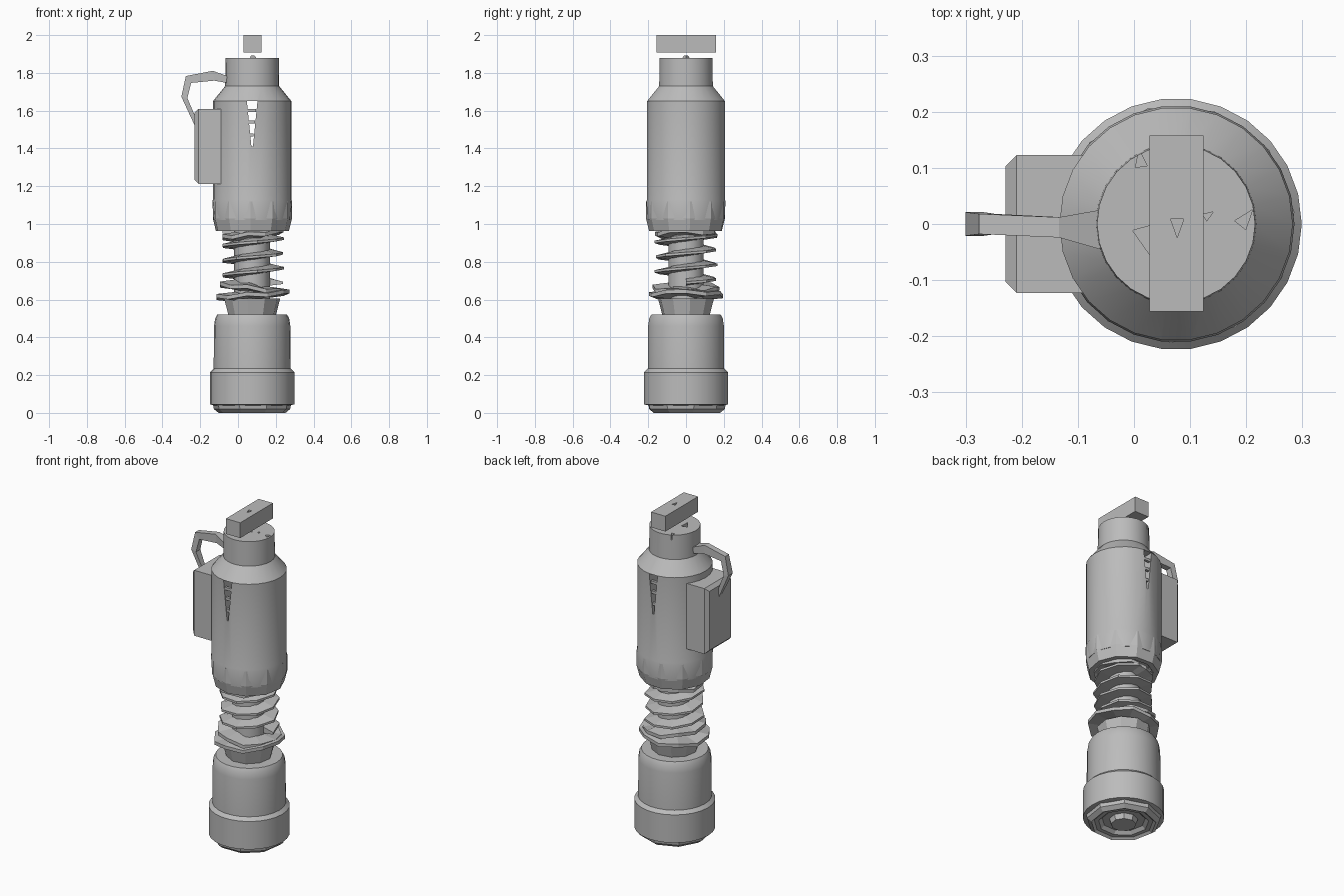
import bpy, bmesh
from math import sin, cos, pi, radians
from mathutils import Vector

cube = bpy.data.objects.get("Cube")
if cube:
    bpy.data.objects.remove(cube)

AXIS_X = 0.075

grey = bpy.data.materials.new("plain grey")
grey.use_nodes = True
colour = (0.5, 0.5, 0.5, 1)
grey.diffuse_color = colour
grey.node_tree.nodes["Principled BSDF"].inputs["Base Color"].default_value = colour


def finish(bm, name, smooth=False):
    bmesh.ops.recalc_face_normals(bm, faces=bm.faces)
    mesh = bpy.data.meshes.new(name)
    bm.to_mesh(mesh)
    bm.free()
    mesh.materials.append(grey)
    ob = bpy.data.objects.new(name, mesh)
    bpy.context.collection.objects.link(ob)
    if smooth:
        bpy.ops.object.select_all(action="DESELECT")
        ob.select_set(True)
        bpy.context.view_layer.objects.active = ob
        bpy.ops.object.shade_smooth_by_angle(angle=radians(28))
    return ob


def loft(name, sections, closed=False, smooth=False):
    """Skin equal-length rings of points; cap the ends unless closed."""
    bm = bmesh.new()
    rings = [[bm.verts.new(p) for p in s] for s in sections]
    n = len(rings[0])
    for a, b in zip(rings, rings[1:] + (rings[:1] if closed else [])):
        for i in range(n):
            j = (i + 1) % n
            bm.faces.new((a[i], a[j], b[j], b[i]))
    if not closed:
        bm.faces.new(rings[0])
        bm.faces.new(rings[-1])
    return finish(bm, name, smooth)


def lathe(name, profile, sides=26, turn=0.0, smooth=True):
    angles = [turn + 2 * pi * i / sides for i in range(sides)]
    return loft(name, [[(AXIS_X + r * cos(a), r * sin(a), z) for a in angles]
                       for r, z in profile], smooth=smooth)


def box(name, low, high, bevel=0.0):
    bm = bmesh.new()
    bmesh.ops.create_cube(bm, size=1)
    low, high = Vector(low), Vector(high)
    for v in bm.verts:
        v.co = (low + high) / 2 + v.co * (high - low)
    if bevel:
        bmesh.ops.bevel(bm, geom=[e for e in bm.edges
                                  if all(v.co.x < high.x - 0.01 for v in e.verts)],
                        offset=bevel, segments=1, affect="EDGES")
    return finish(bm, name)


def cut(ob, cutter):
    cutter.hide_render = True
    cutter.hide_set(True)
    mod = ob.modifiers.new("cut", "BOOLEAN")
    mod.operation = "DIFFERENCE"
    mod.solver = "EXACT"
    mod.object = cutter


def triangle_cutter(x, y, z, size, turn, depth):
    pts = [(x + size * k * cos(turn + a), y + size * k * sin(turn + a))
           for k, a in ((1, 0), (0.6, 2.2), (0.6, -2.2))]
    return loft("notch_cutter", [[(px, py, h) for px, py in pts]
                                 for h in (z - depth, z + 0.01)])


# Lower body: recessed faceted foot, collar, barrel and neck
lathe("foot", [(0.07, 0.0), (0.08, 0.03), (0.12, 0.03), (0.14, 0.012),
               (0.165, 0.012), (0.18, 0.0), (0.205, 0.02), (0.21, 0.045)],
      sides=9, turn=0.2, smooth=False)
lathe("collar", [(0.2, 0.04), (0.224, 0.045), (0.224, 0.215), (0.203, 0.235)])
lathe("lower_barrel", [(0.204, 0.22), (0.202, 0.46), (0.196, 0.5), (0.185, 0.52)])
lathe("neck", [(0.125, 0.51), (0.15, 0.605)], sides=10, turn=0.15, smooth=False)

# Spring section: core rod, seat washers and a faceted coil
lathe("core_rod", [(0.095, 0.6), (0.095, 1.0)], sides=14)
for i, (r, z, lean) in enumerate([(0.198, 0.625, 0.012), (0.178, 0.66, -0.02),
                                  (0.165, 0.945, 0.015)]):
    rings = []
    for k in range(11):
        a = 2 * pi * k / 11
        zz = z + lean * cos(a) + 0.006 * (-1) ** k
        rings.append([(AXIS_X + q * cos(a), q * sin(a), zz + h)
                      for q, h in ((0.085, 0.022), (r, 0.01), (r, -0.01), (0.085, -0.022))])
    loft("seat_washer_%d" % (i + 1), rings, closed=True)

coil = []
for k in range(9 * 3 + 5):
    a = 2 * pi * k / 9
    z = 0.69 + 0.078 * k / 9
    r = 0.162 + 0.006 * (k % 2)
    coil.append([(AXIS_X + q * cos(a), q * sin(a), z + h)
                 for q, h in ((0.092, 0.022), (r, 0.005), (r, -0.008), (0.092, -0.016))])
loft("spring_coil", coil)

# Upper body: barrel, shoulder and cap neck, with a faceted lower skirt
barrel = lathe("upper_barrel", [(0.205, 1.02), (0.211, 1.12), (0.208, 1.13),
                                (0.208, 1.65), (0.143, 1.73), (0.141, 1.878)])
lathe("lower_skirt", [(0.14, 1.0), (0.165, 0.962), (0.195, 0.962), (0.212, 1.03),
                      (0.212, 1.12)], sides=11, turn=0.1, smooth=False)

# Tapered slot through the barrel, crossed by small rungs
wedge = [(0.047, 1.65), (0.103, 1.65), (0.079, 1.41), (0.071, 1.41)]
cut(barrel, loft("slot_cutter", [[(x, y, z) for x, z in wedge] for y in (-0.3, 0.3)]))
for side in (-1, 1):
    for z in (1.6, 1.54, 1.47):
        box("slot_rung", (0.05, side * 0.195 - 0.008, z - 0.008),
            (0.1 - (1.65 - z) * 0.1, side * 0.195 + 0.008, z + 0.008))

# Small triangular notches in the flat cap
for x, y, size, turn in [(0.012, 0.11, 0.022, 1.7), (0.02, -0.02, 0.04, -1.3),
                         (0.13, 0.014, 0.014, 0.6), (0.195, 0.005, 0.026, 0.9)]:
    cut(barrel, triangle_cutter(x, y, 1.878, size, turn, 0.03))

# Floating top bar and the pin below it
bar = box("top_bar", (0.028, -0.156, 1.907), (0.124, 0.158, 2.0))
cut(bar, triangle_cutter(0.077, 0.0, 2.0, 0.024, -pi / 2, 0.05))
lathe("cap_pin", [(0.028, 1.87), (0.012, 1.893)], sides=3, smooth=False)

# Side pack and the bent strap joining it to the cap
box("side_pack", (-0.229, -0.123, 1.212), (-0.085, 0.123, 1.61), bevel=0.02)
strap = [(-0.055, -0.01, 1.765, 0.006, 0.035, 0.02),
         (-0.13, -0.006, 1.785, 0.004, 0.018, 0.026),
         (-0.262, 0.0, 1.765, 0.014, 0.018, 0.018),
         (-0.284, 0.0, 1.67, 0.016, 0.021, 0.004),
         (-0.208, 0.0, 1.5, 0.016, 0.01, 0.01)]
loft("side_strap", [[(x - tx, y - w, z + tz), (x - tx, y + w, z + tz),
                     (x + tx, y + w, z - tz), (x + tx, y - w, z - tz)]
                    for x, y, z, tx, w, tz in strap])
